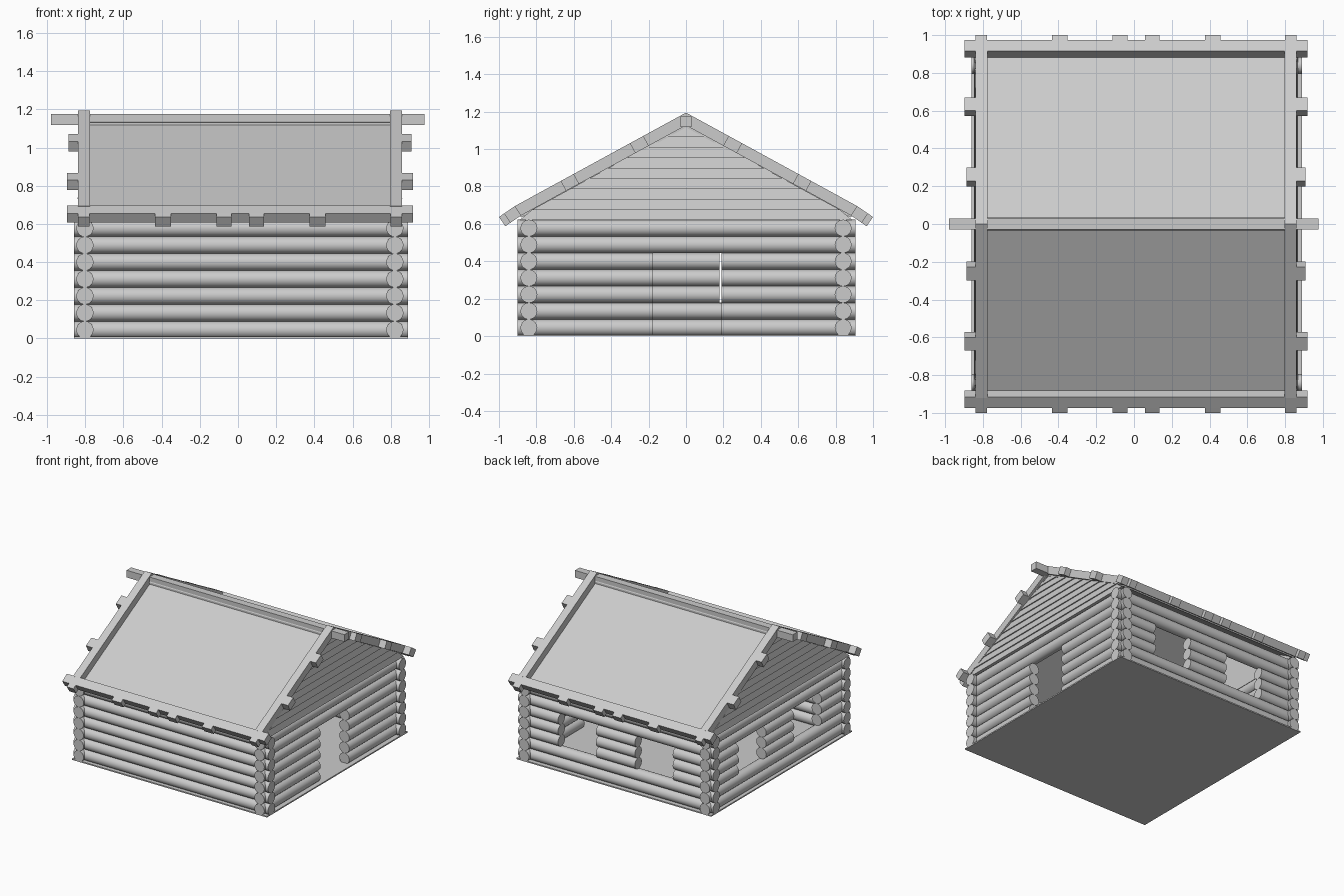
import bpy, bmesh, math
from mathutils import Matrix, Vector

if "Cube" in bpy.data.objects:
    bpy.data.objects.remove(bpy.data.objects["Cube"])

CX = 0.01            # cabin centre in x
WX, WY = 0.812, 0.84 # wall centre lines
R, STEP, ROWS = 0.045, 0.0888, 7
APEX, SLOPE, KINK, EAVE = 1.195, 0.546, 0.92, 0.70
T = 0.06             # roof frame thickness


def finish(name, bm):
    bmesh.ops.recalc_face_normals(bm, faces=bm.faces)
    me = bpy.data.meshes.new(name)
    bm.to_mesh(me)
    bm.free()
    ob = bpy.data.objects.new(name, me)
    bpy.context.collection.objects.link(ob)
    return ob


def hexa(bm, pts):
    """Box from 8 points: one end ring of 4, then the other."""
    v = [bm.verts.new(p) for p in pts]
    bm.faces.new(v[:4])
    bm.faces.new(v[4:])
    for i in range(4):
        j = (i + 1) % 4
        bm.faces.new((v[i], v[j], v[4 + j], v[4 + i]))


def box(bm, x0, x1, y0, y1, z0, z1):
    ring = ((y0, z0), (y1, z0), (y1, z1), (y0, z1))
    hexa(bm, [(x, y, z) for x in (x0, x1) for y, z in ring])


def log(bm, axis, a, b, offset, z):
    """Horizontal cylinder along x or y from a to b."""
    m = (a + b) / 2
    if axis == 'x':
        mat = Matrix.Translation((m, offset, z)) @ Matrix.Rotation(math.pi / 2, 4, 'Y')
    else:
        mat = Matrix.Translation((offset, m, z)) @ Matrix.Rotation(math.pi / 2, 4, 'X')
    bmesh.ops.create_cone(bm, cap_ends=True, segments=20, radius1=R, radius2=R,
                          depth=b - a, matrix=mat)


def log_wall(name, axis, a, b, offset, openings=(), rows=()):
    """Stack of logs, broken at the openings in the given rows."""
    bm = bmesh.new()
    for i in range(ROWS):
        cuts = [a] + [c for o in openings for c in o] + [b] if i in rows else [a, b]
        for s, e in zip(cuts[::2], cuts[1::2]):
            log(bm, axis, s, e, offset, R + STEP * i)
    for f in bm.faces:
        f.smooth = len(f.verts) == 4
    return finish(name, bm)


def roof_z(y):
    return APEX - SLOPE * y if y <= KINK else APEX - SLOPE * KINK - EAVE * (y - KINK)


def roof_box(bm, side, x0, x1, y0, y1, top=0.0, bottom=T):
    """Box lying in the roof slope, offset below the outer surface."""
    p, q = Vector((y0, roof_z(y0))), Vector((y1, roof_z(y1)))
    d = (q - p).normalized()
    n = Vector((-d.y, d.x))
    ring = (p - n * top, q - n * top, q - n * bottom, p - n * bottom)
    hexa(bm, [(x, side * c.x, c.y) for x in (x0, x1) for c in ring])


# floor slab
bm = bmesh.new()
box(bm, -0.86, 0.89, -0.9, 0.905, 0.0, 0.01)
finish("floor", bm)

# log walls: solid front, two windows at back and left, door at right
log_wall("front_wall", 'x', -0.86, 0.89, -WY)
log_wall("back_wall", 'x', -0.86, 0.89, WY, ((-0.5, -0.16), (0.19, 0.53)), (2, 3, 4))
log_wall("left_wall", 'y', -0.9, 0.905, CX - WX, ((-0.53, -0.18), (0.18, 0.53)), (2, 3, 4))
log_wall("right_wall", 'y', -0.9, 0.905, CX + WX, ((-0.177, 0.19),), (0, 1, 2, 3, 4))

# boarded gables, each board overlapping the one below
for name, s in (("left_gable", -1), ("right_gable", 1)):
    bm = bmesh.new()
    h = 0.0555
    for i in range(9):
        z0 = 0.62 + i * h
        z1 = z0 + h
        rings = []
        for z, out in ((z0, 0.857 - 0.003 * i), (z1, 0.845 - 0.003 * i)):
            w = min(0.89, (1.125 - z) / SLOPE)
            for x, y in ((0.79, -w), (out, -w), (out, w), (0.79, w)):
                rings.append((CX + s * x, y, z))
        hexa(bm, rings)
    finish(name, bm)

# roof slopes
for name, s in (("front", -1), ("back", 1)):
    bm = bmesh.new()
    roof_box(bm, s, -0.82, 0.84, 0.0, 0.915, 0.057, 0.07)
    finish(name + "_roof_panel", bm)

    bm = bmesh.new()
    for x0, x1 in ((-0.838, -0.775), (0.797, 0.86)):
        roof_box(bm, s, x0, x1, 0.0, KINK)
    finish(name + "_edge_rafters", bm)

    bm = bmesh.new()
    roof_box(bm, s, -0.897, 0.918, 0.915, 0.973)
    finish(name + "_eave_beam", bm)

    # rafter tips beyond the eave beam
    bm = bmesh.new()
    for x0, x1 in ((-0.838, -0.778), (-0.435, -0.352), (-0.113, -0.035),
                   (0.057, 0.135), (0.375, 0.458), (0.80, 0.86)):
        roof_box(bm, s, x0, x1, 0.972, 1.0)
    finish(name + "_rafter_tips", bm)

    # purlin ends outside the edge rafters
    bm = bmesh.new()
    for y0, y1, xl, xr in ((0.228, 0.3, -0.888, 0.908), (0.6, 0.67, -0.897, 0.918)):
        roof_box(bm, s, xl, -0.836, y0, y1)
        roof_box(bm, s, 0.858, xr, y0, y1)
    finish(name + "_purlin_ends", bm)

# ridge beam
bm = bmesh.new()
box(bm, -0.98, 0.976, -0.03, 0.03, 1.117, 1.175)
finish("ridge_beam", bm)
